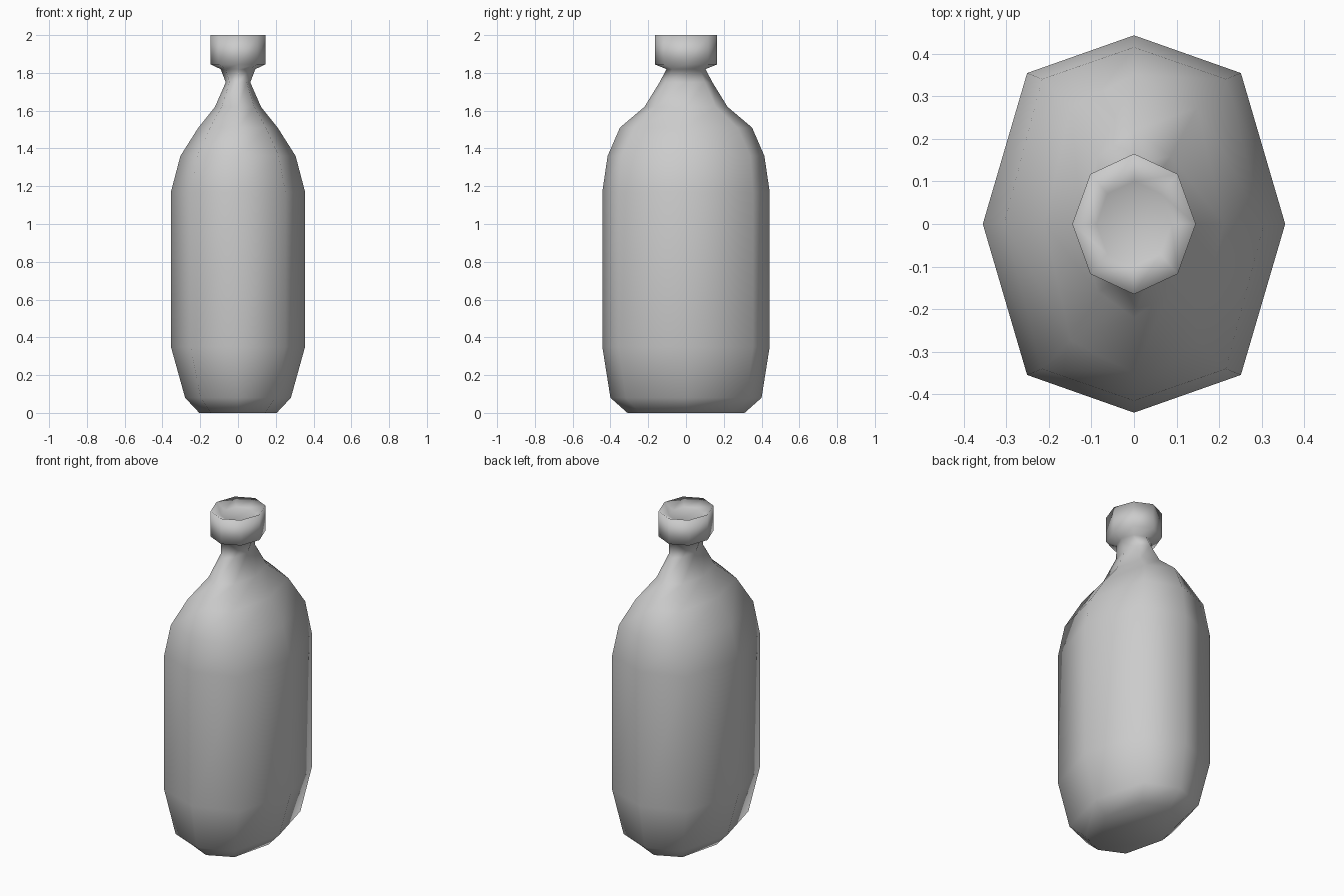
import bpy, bmesh

if "Cube" in bpy.data.objects:
    bpy.data.objects.remove(bpy.data.objects["Cube"])

# Rings from bottom to top: half-width x, half-depth y, diagonal depth ratio, z
BOTTLE = [
    (0.205, 0.31, 0.78, 0.0),     # base
    (0.28, 0.40, 0.80, 0.08),
    (0.355, 0.443, 0.80, 0.35),   # straight body
    (0.355, 0.443, 0.80, 1.17),
    (0.305, 0.415, 0.82, 1.36),   # shoulder
    (0.21, 0.35, 0.78, 1.51),
    (0.122, 0.22, 0.72, 1.62),
    (0.065, 0.14, 0.71, 1.75),    # neck
    (0.092, 0.103, 0.71, 1.82),
    (0.145, 0.165, 0.71, 1.845),  # lip
    (0.145, 0.165, 0.71, 2.0),
    (0.088, 0.10, 0.71, 1.965),   # shallow mouth recess
]


def octagon(bm, a, b, ratio, z):
    dx, dy = a * 0.707, b * ratio
    pts = [(a, 0), (dx, dy), (0, b), (-dx, dy),
           (-a, 0), (-dx, -dy), (0, -b), (dx, -dy)]
    return [bm.verts.new((x, y, z)) for x, y in pts]


def loft(name, rings):
    bm = bmesh.new()
    loops = [octagon(bm, *r) for r in rings]
    for lo, hi in zip(loops, loops[1:]):
        for i in range(8):
            j = (i + 1) % 8
            bm.faces.new((lo[i], lo[j], hi[j], hi[i]))
    bm.faces.new(loops[0][::-1])
    bm.faces.new(loops[-1])
    for f in bm.faces:
        f.smooth = True
    mesh = bpy.data.meshes.new(name)
    bm.to_mesh(mesh)
    bm.free()
    obj = bpy.data.objects.new(name, mesh)
    bpy.context.collection.objects.link(obj)
    return obj


# Whole bottle as one smooth eight-sided loft
loft("bottle", BOTTLE)
